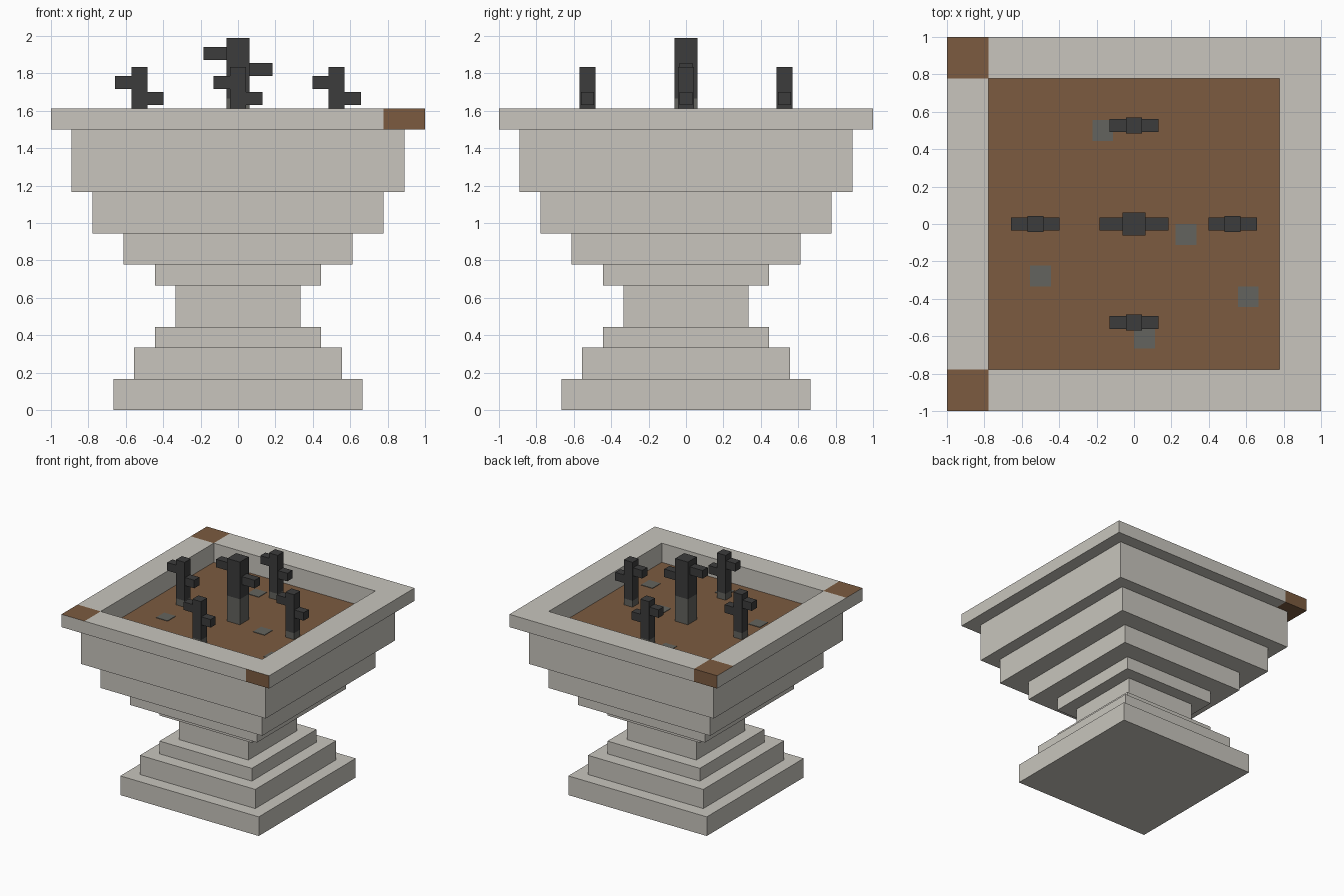
import bpy, bmesh
from mathutils import Matrix, Vector

if "Cube" in bpy.data.objects:
    bpy.data.objects.remove(bpy.data.objects["Cube"], do_unlink=True)

U = 1 / 18  # building grid unit


def material(name, rgb):
    m = bpy.data.materials.new(name)
    m.use_nodes = True
    m.diffuse_color = (*rgb, 1)
    bsdf = m.node_tree.nodes["Principled BSDF"]
    bsdf.inputs["Base Color"].default_value = (*rgb, 1)
    bsdf.inputs["Roughness"].default_value = 0.9
    return m


STONE = material("pale_stone", (0.58, 0.56, 0.51))
SOIL = material("brown_soil", (0.20, 0.105, 0.051))
CHARCOAL = material("charcoal", (0.045, 0.045, 0.045))
ASH = material("grey_ash", (0.127, 0.127, 0.112))


def finish(name, bm, *mats):
    bmesh.ops.recalc_face_normals(bm, faces=bm.faces)
    mesh = bpy.data.meshes.new(name)
    bm.to_mesh(mesh)
    bm.free()
    for m in mats:
        mesh.materials.append(m)
    ob = bpy.data.objects.new(name, mesh)
    bpy.context.collection.objects.link(ob)
    return ob


def box(name, low, high, mat):
    low, high = Vector(low), Vector(high)
    bm = bmesh.new()
    place = Matrix.Translation((low + high) / 2) @ Matrix.Diagonal((*(high - low), 1))
    bmesh.ops.create_cube(bm, size=1, matrix=place)
    return finish(name, bm, mat)


# Stepped pedestal and bowl: one square profile, (half width, top) per step
steps = [(12, 3), (10, 6), (8, 8), (6, 12), (8, 14), (11, 17), (14, 21), (16, 27)]
profile, z = [], 0
for half, top in steps:
    profile += [(half, z), (half, top)]
    z = top
profile += [(14, 27), (14, 26)]  # inner wall down to the soil

bm = bmesh.new()
corners = [(-1, -1), (1, -1), (1, 1), (-1, 1)]
rings = [[bm.verts.new((x * h * U, y * h * U, z * U)) for x, y in corners]
         for h, z in profile]
for a, b in zip(rings, rings[1:]):
    for i in range(4):
        j = (i + 1) % 4
        bm.faces.new((a[i], a[j], b[j], b[i]))
bm.faces.new(rings[0][::-1])
bm.faces.new(rings[-1]).material_index = 1
finish("stepped_bowl", bm, STONE, SOIL)

# Square rim with some soil-coloured corner faces
bm = bmesh.new()
bmesh.ops.create_grid(bm, x_segments=3, y_segments=3, size=1)
for v in bm.verts:
    for k in (0, 1):
        if abs(v.co[k]) < 0.9:
            v.co[k] = 14 * U if v.co[k] > 0 else -14 * U
    v.co.z = 27 * U
middle = [f for f in bm.faces if f.calc_center_median().xy.length < 0.1]
bmesh.ops.delete(bm, geom=middle, context="FACES")
grown = bmesh.ops.extrude_face_region(bm, geom=bm.faces[:], use_keep_orig=True)
for v in grown["geom"]:
    if isinstance(v, bmesh.types.BMVert):
        v.co.z = 29 * U
bmesh.ops.recalc_face_normals(bm, faces=bm.faces)
for f in bm.faces:
    c, n = f.calc_center_median(), f.normal
    if min(abs(c.x), abs(c.y)) > 14 * U + 0.01:
        left_side = c.x > 0
        if n.y < -0.5:
            f.material_index = int(left_side)
        elif abs(n.z) > 0.5 or n.y > 0.5:
            f.material_index = int(not left_side)
finish("rim", bm, STONE, SOIL)

# Ash patches lying on the soil
FLOOR = 26 * U
for i, (px, py) in enumerate([(-4, 8), (4, -2), (-10, -6), (10, -8), (0, -12)]):
    box(f"ash_patch_{i + 1}", (px * U, py * U, FLOOR),
        ((px + 2) * U, (py + 2) * U, FLOOR + 0.004), ASH)


# Branching posts with an ash foot
def post(name, x, y, half, foot_top, top, reach, upper, lower):
    box(name + "_foot", (x - half, y - half, FLOOR), (x + half, y + half, foot_top), ASH)
    box(name + "_stem", (x - half, y - half, foot_top), (x + half, y + half, top), CHARCOAL)
    for side, label, (low, high) in ((-1, "upper", upper), (1, "lower", lower)):
        ends = sorted((x + side * half, x + side * reach))
        box(f"{name}_{label}_arm", (ends[0], y - 0.035, low),
            (ends[1], y + 0.035, high), CHARCOAL)


post("centre_post", 0, 0, 0.061, 30 * U, 1.99, 0.185, (1.87, 1.94), (1.785, 1.855))
for name, x, y in (("right", -1, 0), ("left", 1, 0), ("front", 0, -1), ("back", 0, 1)):
    post(name + "_post", x * 0.527, y * 0.527, 0.042, 27 * U, 1.835, 0.13,
         (1.715, 1.785), (1.63, 1.70))
